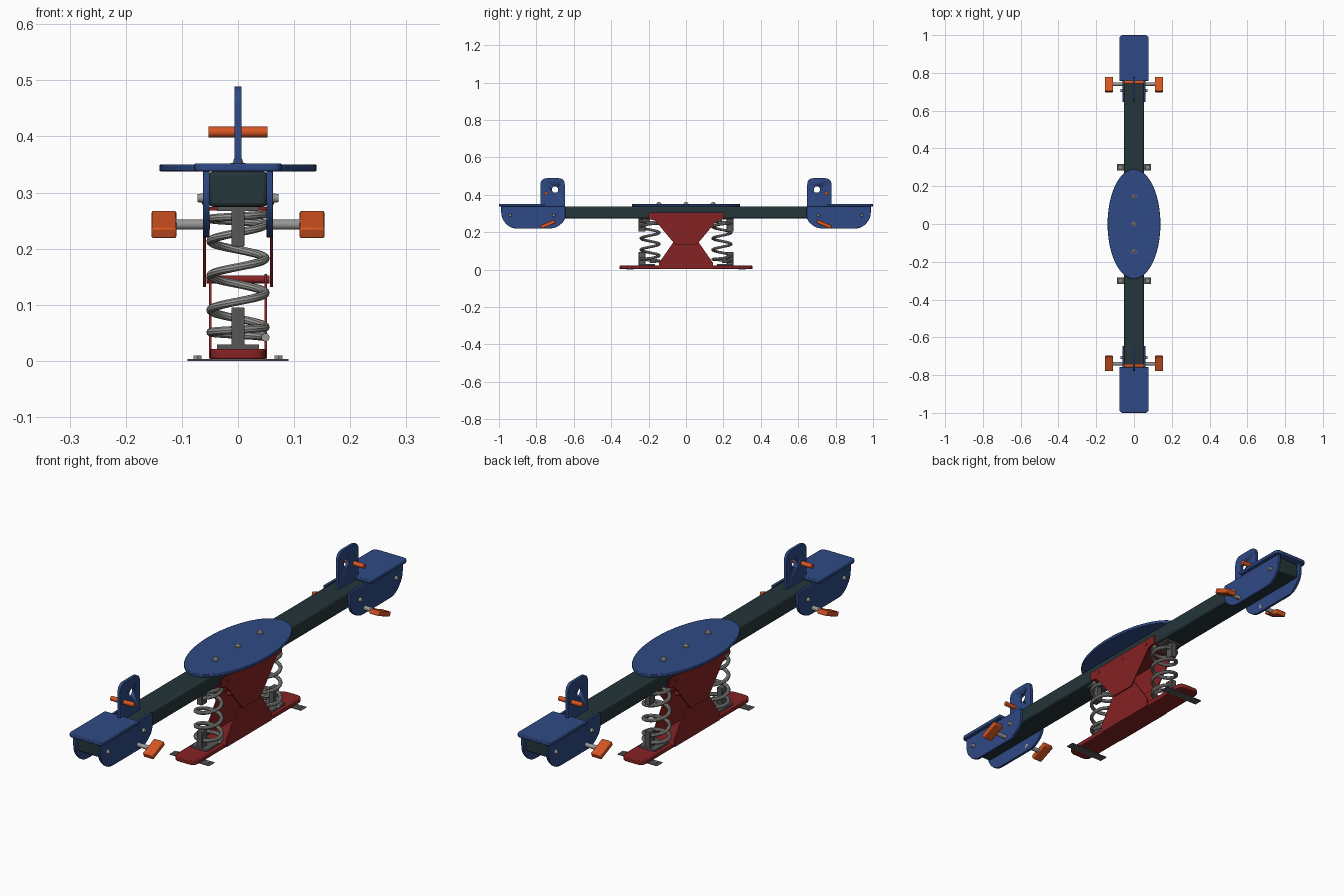
import bpy, bmesh, math
from mathutils import Vector, Matrix

if "Cube" in bpy.data.objects:
    bpy.data.objects.remove(bpy.data.objects["Cube"])


def material(name, rgb):
    m = bpy.data.materials.new(name)
    m.diffuse_color = (*rgb, 1)
    m.use_nodes = True
    m.node_tree.nodes["Principled BSDF"].inputs["Base Color"].default_value = m.diffuse_color
    return m


BLUE = material("blue panel", (0.028, 0.068, 0.235))
BEAM = material("dark green steel", (0.018, 0.036, 0.042))
RED = material("dark red steel", (0.235, 0.016, 0.017))
ORANGE = material("orange grip", (0.68, 0.092, 0.016))
GREY = material("light grey metal", (0.31, 0.31, 0.30))
DARK = material("dark grey metal", (0.095, 0.095, 0.095))


def finish(name, bm, mat, bevel=0.0, segments=2):
    bmesh.ops.recalc_face_normals(bm, faces=bm.faces)
    me = bpy.data.meshes.new(name)
    bm.to_mesh(me)
    bm.free()
    me.materials.append(mat)
    ob = bpy.data.objects.new(name, me)
    bpy.context.collection.objects.link(ob)
    bpy.ops.object.select_all(action='DESELECT')
    bpy.context.view_layer.objects.active = ob
    ob.select_set(True)
    bpy.ops.object.shade_smooth_by_angle(angle=math.radians(35))
    if bevel:
        b = ob.modifiers.new("edge", 'BEVEL')
        b.width, b.segments = bevel, segments
        b.limit_method, b.angle_limit = 'ANGLE', math.radians(40)
    return ob


def prism(name, pts, axis, lo, hi, mat, bevel=0.0):
    """Extrude a 2D outline: axis x uses (y, z) points, axis z uses (x, y) points."""
    bm = bmesh.new()
    place = (lambda p, d: (d, *p)) if axis == 'x' else (lambda p, d: (*p, d))
    rings = [[bm.verts.new(place(p, d)) for p in pts] for d in (lo, hi)]
    n = len(pts)
    bm.faces.new(rings[0])
    bm.faces.new(rings[1])
    for i in range(n):
        j = (i + 1) % n
        bm.faces.new((rings[0][i], rings[0][j], rings[1][j], rings[1][i]))
    return finish(name, bm, mat, bevel)


def box(name, centre, size, mat, bevel=0.0, tilt=0.0):
    bm = bmesh.new()
    bmesh.ops.create_cube(bm, size=1, matrix=Matrix.Translation(centre)
                          @ Matrix.Rotation(tilt, 4, 'X') @ Matrix.Diagonal((*size, 1)))
    return finish(name, bm, mat, bevel)


def rod(name, a, b, radius, mat, sides=16, tip=None):
    a, b = Vector(a), Vector(b)
    bm = bmesh.new()
    turn = (b - a).to_track_quat('Z', 'Y').to_matrix().to_4x4()
    bmesh.ops.create_cone(bm, cap_ends=True, segments=sides, radius1=radius,
                          radius2=radius if tip is None else tip, depth=(b - a).length,
                          matrix=Matrix.Translation((a + b) / 2) @ turn)
    return finish(name, bm, mat)


def rounded(corners, radii, steps=5):
    """Round each corner of a convex outline by a quadratic curve."""
    out, n = [], len(corners)
    for i, (c, r) in enumerate(zip(corners, radii)):
        c = Vector(c)
        if r == 0:
            out.append(tuple(c))
            continue
        p = c + (Vector(corners[i - 1]) - c).normalized() * r
        q = c + (Vector(corners[(i + 1) % n]) - c).normalized() * r
        for k in range(steps + 1):
            t = k / steps
            out.append(tuple(p * (1 - t) ** 2 + c * 2 * t * (1 - t) + q * t * t))
    return out


def spring(name, y, z0, z1, radius, wire):
    """Coil with a tight turn at each end, swept as a round tube."""
    close, pitch_end = 1.0, 0.018
    mid_turns, per, sides = 3, 32, 10
    total = mid_turns + 2 * close
    pitch = (z1 - z0 - 2 * close * pitch_end) / mid_turns

    def height(t):
        return (z0 + pitch_end * min(t, close) + pitch * max(0, min(t - close, mid_turns))
                + pitch_end * max(0, t - close - mid_turns))
    bm = bmesh.new()
    rings = []
    for i in range(int(total * per) + 1):
        t = i / per
        a = math.tau * t
        out = Vector((math.cos(a), math.sin(a), 0))
        c = out * radius + Vector((0, y, height(t)))
        rings.append([bm.verts.new(c + out * wire * math.cos(math.tau * k / sides)
                                   + Vector((0, 0, wire * math.sin(math.tau * k / sides))))
                      for k in range(sides)])
    for r, s in zip(rings, rings[1:]):
        for k in range(sides):
            j = (k + 1) % sides
            bm.faces.new((r[k], r[j], s[j], s[k]))
    bm.faces.new(rings[0])
    bm.faces.new(rings[-1])
    return finish(name, bm, GREY)


# Main beam and oval centre plate
box("beam", (0, 0, 0.306), (0.104, 1.95, 0.063), BEAM, 0.007)
prism("oval_plate", [(0.14 * math.cos(math.tau * i / 64), 0.29 * math.sin(math.tau * i / 64))
                     for i in range(64)], 'z', 0.338, 0.350, BLUE, 0.002)
for y in (-0.145, 0, 0.145):
    rod("plate_washer", (0, y, 0.349), (0, y, 0.353), 0.013, GREY)
    rod("plate_bolt", (0, y, 0.352), (0, y, 0.361), 0.010, GREY, 12, 0.007)

# Base channel and hourglass side plates
prism("base", rounded([(-0.05, -0.355), (0.05, -0.355), (0.05, 0.355), (-0.05, 0.355)],
                      [0.03] * 4), 'z', 0.003, 0.021, RED, 0.003)
upper = [(-0.2, 0.305), (-0.2, 0.27), (-0.165, 0.262), (-0.067, 0.145), (-0.055, 0.132),
         (0.055, 0.132), (0.067, 0.145), (0.165, 0.262), (0.2, 0.27), (0.2, 0.305)]
lower = [(-0.145, 0.004), (0.145, 0.004), (0.145, 0.035), (0.07, 0.143), (0.058, 0.155),
         (-0.058, 0.155), (-0.07, 0.143), (-0.145, 0.035)]
for s in (-1, 1):
    prism("upper_side_plate", upper, 'x', s * 0.057, s * 0.062, RED)
    prism("lower_side_plate", lower, 'x', s * 0.047, s * 0.052, RED)
    for y in (-0.15, 0, 0.15):
        rod("plate_rivet", (s * 0.061, y, 0.285), (s * 0.0645, y, 0.285), 0.006, RED, 10)
box("beam_saddle", (0, 0, 0.2715), (0.118, 0.4, 0.006), RED)
rod("cross_tie", (-0.056, 0, 0.145), (0.056, 0, 0.145), 0.007, RED)

for s in (-1, 1):
    # Springs with their clamps and mounting feet
    y = s * 0.192
    spring("spring", y, 0.042, 0.262, 0.049, 0.0075)
    for z, foot in ((0.061, 0.025), (0.238, 0.2715)):
        box("spring_clamp", (0, s * 0.235, z), (0.024, 0.036, 0.068), DARK, 0.002)
        box("spring_foot", (0, s * 0.21, foot), (0.074, 0.09, 0.008), DARK)

    # Ground anchor strip and its bolts
    box("anchor_strip", (0, s * 0.3, 0.0015), (0.18, 0.036, 0.003), DARK)
    for x in (-0.072, 0.072):
        rod("anchor_bolt", (x, s * 0.3, 0.002), (x, s * 0.3, 0.010), 0.008, GREY, 6)

    # Seat board
    prism("seat", rounded([(-0.078, s * 0.757), (0.078, s * 0.757), (0.078, s), (-0.078, s)],
                          [0.004, 0.004, 0.022, 0.022]), 'z', 0.338, 0.352, BLUE, 0.003)

    # Seat side panels, bolts, foot pegs
    panel = rounded([(s * 0.645, 0.339), (s * 0.645, 0.262), (s * 0.70, 0.22), (s * 0.94, 0.22),
                     (s * 0.988, 0.275), (s * 0.988, 0.339)], [0, 0.03, 0.03, 0.035, 0.03, 0])
    for x in (-1, 1):
        prism("seat_side_panel", panel, 'x', x * 0.051, x * 0.062, BLUE, 0.0015)
        for by in (0.707, 0.94):
            rod("seat_bolt", (x * 0.06, s * by, 0.29), (x * 0.072, s * by, 0.29), 0.009, GREY, 12,
                0.007)
        rod("peg_rod", (x * 0.05, s * 0.74, 0.243), (x * 0.115, s * 0.74, 0.243), 0.009, GREY)
        box("foot_peg", (x * 0.132, s * 0.738, 0.243), (0.044, 0.082, 0.02), ORANGE, 0.003,
            tilt=-s * 0.40)

    # Upright handle plate with a round hole, and the grip through it
    plate = rounded([(s * 0.648, 0.337), (s * 0.778, 0.337), (s * 0.778, 0.489),
                     (s * 0.648, 0.489)], [0, 0, 0.035, 0.035])
    handle = prism("handle_plate", plate, 'x', -0.006, 0.006, BLUE)
    cutter = rod("hole_cutter", (-0.03, s * 0.70, 0.428), (0.03, s * 0.70, 0.428), 0.017, BLUE, 24)
    cutter.hide_render = True
    cutter.hide_set(True)
    cut = handle.modifiers.new("hole", 'BOOLEAN')
    cut.operation, cut.object, cut.solver = 'DIFFERENCE', cutter, 'EXACT'
    rod("handle_grip", (-0.053, s * 0.75, 0.408), (0.053, s * 0.75, 0.408), 0.0095, ORANGE)
